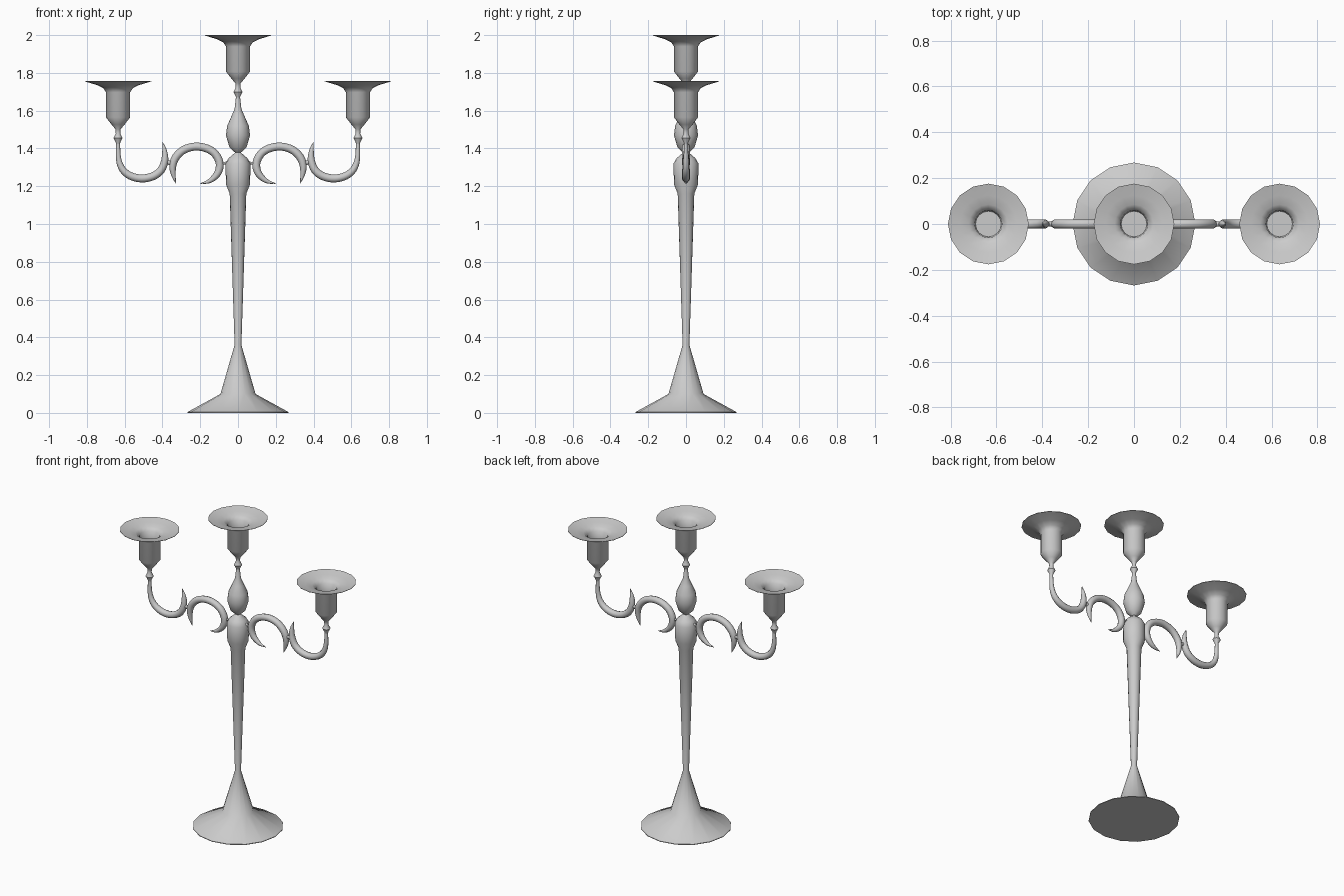
import bpy, bmesh, math
from mathutils import Vector

if "Cube" in bpy.data.objects:
    bpy.data.objects.remove(bpy.data.objects["Cube"])

SIDES = 16

def finish(name, bm, angle=50):
    bmesh.ops.recalc_face_normals(bm, faces=bm.faces)
    me = bpy.data.meshes.new(name)
    bm.to_mesh(me)
    bm.free()
    ob = bpy.data.objects.new(name, me)
    bpy.context.collection.objects.link(ob)
    bpy.ops.object.select_all(action='DESELECT')
    ob.select_set(True)
    bpy.context.view_layer.objects.active = ob
    bpy.ops.object.shade_smooth_by_angle(angle=math.radians(angle))
    return ob

def bridge(bm, rings):
    """Skin consecutive vertex rings and close both ends."""
    for a, b in zip(rings, rings[1:]):
        n = len(a)
        for i in range(n):
            j = (i + 1) % n
            bm.faces.new((a[i], a[j], b[j], b[i]))
    bm.faces.new(rings[0][::-1])
    bm.faces.new(rings[-1])

def lathe(name, profile, x=0, z=0):
    bm = bmesh.new()
    rings = [[bm.verts.new((x + r * math.cos(2 * math.pi * i / SIDES),
                            r * math.sin(2 * math.pi * i / SIDES), z + h))
              for i in range(SIDES)] for r, h in profile]
    bridge(bm, rings)
    return finish(name, bm)

def spline(pts, steps=4):
    """Catmull-Rom through (x, z, radius) points."""
    p = [Vector(q) for q in pts]
    p = [2 * p[0] - p[1]] + p + [2 * p[-1] - p[-2]]
    out = []
    for a, b, c, d in zip(p, p[1:], p[2:], p[3:]):
        for k in range(steps):
            t = k / steps
            out.append(0.5 * (2 * b + (c - a) * t + (2 * a - 5 * b + 4 * c - d) * t * t
                              + (3 * b - a - 3 * c + d) * t ** 3))
    return out + [p[-2]]

def tube(name, pts, side, n=10):
    """Tapered round scroll lying in the XZ plane."""
    path = spline(pts)
    bm = bmesh.new()
    rings = []
    for i, q in enumerate(path):
        t = path[min(i + 1, len(path) - 1)] - path[max(i - 1, 0)]
        nx, nz = Vector((-t.y, t.x)).normalized()
        r = max(q.z, 0.001)
        ring = []
        for k in range(n):
            a = 2 * math.pi * k / n
            ring.append(bm.verts.new((side * (q.x + nx * r * math.cos(a)),
                                      r * math.sin(a), q.y + nz * r * math.cos(a))))
        rings.append(ring)
    bridge(bm, rings)
    return finish(name, bm)

# Central turned column with foot
lathe("column", [
    (0.268, 0), (0.268, 0.004), (0.093, 0.10), (0.018, 0.36), (0.044, 1.16),
    (0.064, 1.21), (0.066, 1.32), (0.05, 1.348), (0.015, 1.378), (0.045, 1.405),
    (0.064, 1.47), (0.057, 1.52), (0.035, 1.57), (0.018, 1.61), (0.010, 1.68)])

# Candle cup with knop and flared drip pan, rim at height 0
cup = [
    (0.010, -0.335), (0.012, -0.325), (0.024, -0.302), (0.012, -0.278), (0.014, -0.255),
    (0.035, -0.23), (0.064, -0.192), (0.064, -0.06), (0.078, -0.038), (0.11, -0.022),
    (0.176, -0.002), (0.176, 0.0), (0.125, -0.013), (0.085, -0.022), (0.06, -0.04), (0.056, -0.09)]
lathe("centre_candle_cup", cup, 0, 2.0)

# Crescent scroll next to the column
inner = [(0.20, 1.214, 0.001), (0.15, 1.228, 0.012), (0.108, 1.268, 0.019),
         (0.097, 1.32, 0.021), (0.12, 1.37, 0.021), (0.165, 1.40, 0.021),
         (0.225, 1.41, 0.021), (0.285, 1.394, 0.021), (0.328, 1.355, 0.021),
         (0.345, 1.31, 0.019), (0.342, 1.26, 0.012), (0.328, 1.214, 0.001)]
# Outer scroll that rises to the side cup
outer = [(0.40, 1.434, 0.001), (0.389, 1.39, 0.012), (0.388, 1.335, 0.019),
         (0.408, 1.285, 0.021), (0.45, 1.253, 0.021), (0.51, 1.241, 0.021),
         (0.57, 1.255, 0.020), (0.612, 1.29, 0.018), (0.632, 1.345, 0.014),
         (0.635, 1.43, 0.010)]

for label, s in (("left", -1), ("right", 1)):
    lathe(label + "_candle_cup", cup, s * 0.635, 1.757)
    tube(label + "_inner_scroll", inner, s)
    tube(label + "_outer_scroll", outer, s)
    # Small links joining column and scrolls
    tube(label + "_column_link", [(0.05, 1.325, 0.012), (0.07, 1.322, 0.006), (0.092, 1.32, 0.012)], s)
    tube(label + "_scroll_link", [(0.35, 1.32, 0.012), (0.367, 1.325, 0.011), (0.385, 1.33, 0.012)], s)
